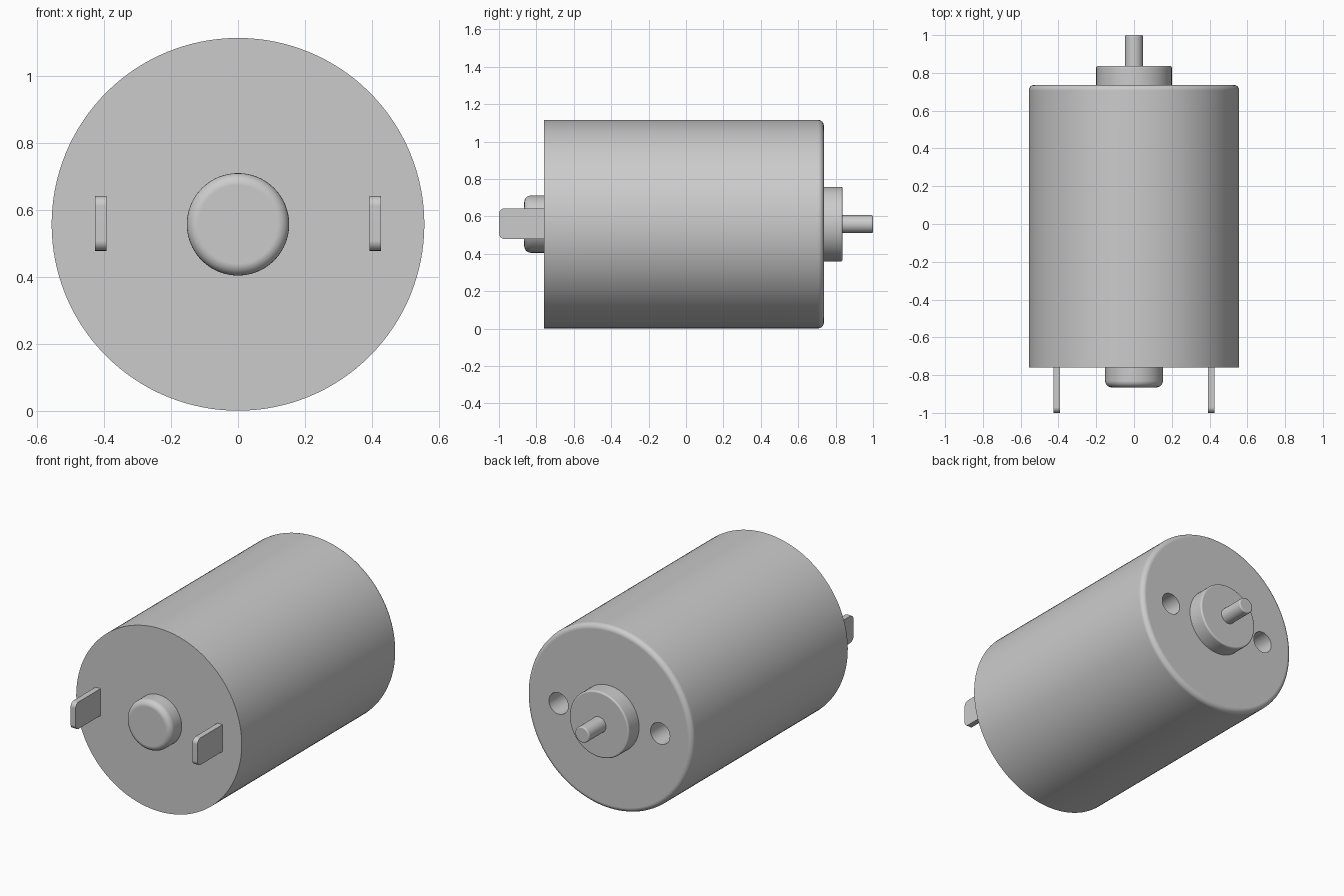
import bpy, bmesh
from math import sin, cos, pi
from mathutils import Vector

if "Cube" in bpy.data.objects:
    bpy.data.objects.remove(bpy.data.objects["Cube"], do_unlink=True)

CENTRE_Z = 0.558
SEGMENTS = 96

# Single metal colour
metal = bpy.data.materials.new("plain grey metal")
metal.use_nodes = True
GREY = (0.6, 0.6, 0.6, 1)
metal.diffuse_color = GREY
metal.node_tree.nodes["Principled BSDF"].inputs["Base Color"].default_value = GREY


def finish(name, bm):
    """Turn a bmesh into a linked, smooth shaded object."""
    bmesh.ops.recalc_face_normals(bm, faces=bm.faces)
    mesh = bpy.data.meshes.new(name)
    bm.to_mesh(mesh)
    bm.free()
    mesh.materials.append(metal)
    obj = bpy.data.objects.new(name, mesh)
    bpy.context.collection.objects.link(obj)
    return obj


def shade(obj):
    bpy.ops.object.select_all(action='DESELECT')
    obj.select_set(True)
    bpy.context.view_layer.objects.active = obj
    bpy.ops.object.shade_smooth_by_angle(angle=pi / 6)
    weighted = obj.modifiers.new("even shading", 'WEIGHTED_NORMAL')
    weighted.keep_sharp = True


def turned(name, radius, base, end, fillet=0, x=0, segments=SEGMENTS):
    """Round part along y, with the rim at its end rounded by a fillet."""
    side = 1 if end > base else -1
    profile = [(radius, base)]
    if fillet:
        steps = 6
        for i in range(steps + 1):
            a = i / steps * pi / 2
            profile.append((radius - fillet + fillet * cos(a),
                            end - side * fillet * (1 - sin(a))))
    else:
        profile.append((radius, end))
    bm = bmesh.new()
    rings = []
    for r, y in profile:
        angles = [2 * pi * i / segments for i in range(segments)]
        rings.append([bm.verts.new((x + r * cos(a), y, CENTRE_Z + r * sin(a)))
                      for a in angles])
    for low, high in zip(rings, rings[1:]):
        for i in range(segments):
            j = (i + 1) % segments
            bm.faces.new((low[i], low[j], high[j], high[i]))
    bm.faces.new(rings[0])
    bm.faces.new(rings[-1])
    return finish(name, bm)


def terminal(name, x):
    """Flat tab with two rounded corners at its tip."""
    root, tip, half, r, thick = -0.75, -1.0, 0.082, 0.03, 0.034
    outline = [(root, -half)]
    for sign in (-1, 1):
        arc = []
        for i in range(7):
            a = i / 6 * pi / 2
            arc.append((tip + r - r * sin(a), sign * (half - r + r * cos(a))))
        outline += arc if sign < 0 else arc[::-1]
    outline.append((root, half))
    bm = bmesh.new()
    face = bm.faces.new([bm.verts.new((x - thick / 2, y, CENTRE_Z + 0.003 + z))
                         for y, z in outline])
    out = bmesh.ops.extrude_face_region(bm, geom=[face])
    moved = [v for v in out["geom"] if isinstance(v, bmesh.types.BMVert)]
    bmesh.ops.translate(bm, verts=moved, vec=Vector((thick, 0, 0)))
    return finish(name, bm)


# Motor can with two mounting holes in the back
can = turned("motor_can", 0.557, -0.76, 0.737, 0.03, segments=128)
for x in (-0.342, 0.342):
    cutter = turned("hole_cutter", 0.065, 0.55, 0.9, x=x, segments=40)
    cutter.hide_render = True
    cut = can.modifiers.new("mounting hole", 'BOOLEAN')
    cut.operation = 'DIFFERENCE'
    cut.solver = 'EXACT'
    cut.object = cutter
    bpy.context.view_layer.objects.active = can
    bpy.ops.object.modifier_apply(modifier=cut.name)
    bpy.data.objects.remove(cutter, do_unlink=True)

# Bearing housings, shaft and electrical tabs
parts = [
    can,
    turned("back_bearing", 0.2, 0.72, 0.837, 0.01),
    turned("shaft", 0.048, 0.82, 1.0, 0.008, segments=48),
    turned("front_bearing", 0.153, -0.75, -0.865, 0.035),
    terminal("right_terminal", -0.41),
    terminal("left_terminal", 0.41),
]
for part in parts:
    shade(part)
